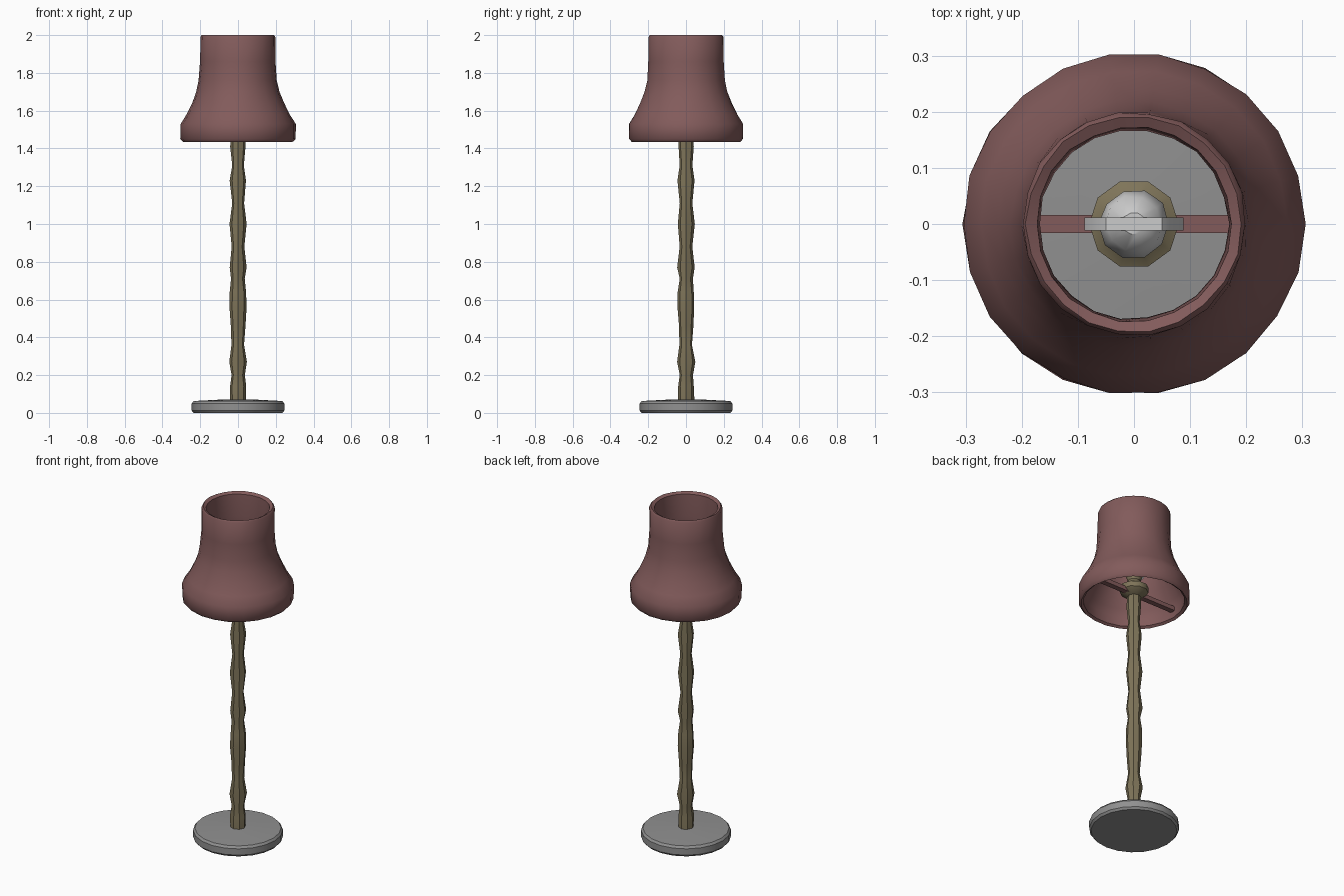
import bpy, bmesh, math, random

if "Cube" in bpy.data.objects:
    bpy.data.objects.remove(bpy.data.objects["Cube"])

random.seed(4)


def material(name, rgb):
    m = bpy.data.materials.new(name)
    m.diffuse_color = (*rgb, 1)
    m.use_nodes = True
    m.node_tree.nodes["Principled BSDF"].inputs["Base Color"].default_value = m.diffuse_color
    return m


RED = material("red_fabric", (0.225, 0.105, 0.105))
TAN = material("tan_wood", (0.21, 0.175, 0.10))
DARK = material("dark_metal", (0.28, 0.28, 0.28))


def finish(bm, name, mat=None, angle=40):
    bmesh.ops.recalc_face_normals(bm, faces=bm.faces)
    me = bpy.data.meshes.new(name)
    bm.to_mesh(me)
    bm.free()
    ob = bpy.data.objects.new(name, me)
    bpy.context.collection.objects.link(ob)
    if mat:
        me.materials.append(mat)
    bpy.ops.object.select_all(action='DESELECT')
    ob.select_set(True)
    bpy.context.view_layer.objects.active = ob
    bpy.ops.object.shade_smooth_by_angle(angle=math.radians(angle))
    return ob


def lathe(name, profile, sides, mat=None, closed=False, jitter=0.0, angle=40):
    """Spin (radius, z) points round z; open profiles get end caps."""
    bm = bmesh.new()
    rings = []
    for r, z in profile:
        ring = []
        for i in range(sides):
            a = 2 * math.pi * i / sides
            rr = r + random.uniform(-jitter, jitter)
            ring.append(bm.verts.new((rr * math.cos(a), rr * math.sin(a), z)))
        rings.append(ring)
    for k in range(len(rings) if closed else len(rings) - 1):
        a, b = rings[k], rings[(k + 1) % len(rings)]
        for i in range(sides):
            j = (i + 1) % sides
            bm.faces.new((a[i], a[j], b[j], b[i]))
    if not closed:
        bm.faces.new(rings[0])
        bm.faces.new(rings[-1])
    return finish(bm, name, mat, angle)


# Round foot
lathe("base", [(0.235, 0.0), (0.245, 0.012), (0.245, 0.05), (0.235, 0.063), (0.06, 0.072)],
      20, DARK, angle=30)

# Knobbly turned pole
lathe("pole", [(0.043, 0.06), (0.043, 0.14), (0.035, 0.20), (0.048, 0.27), (0.033, 0.36),
               (0.038, 0.46), (0.044, 0.56), (0.042, 0.64), (0.035, 0.71), (0.045, 0.77),
               (0.032, 0.88), (0.045, 1.00), (0.032, 1.11), (0.044, 1.23), (0.032, 1.31),
               (0.040, 1.41), (0.036, 1.50)], 8, TAN, jitter=0.002, angle=30)

# Collar and bulb socket
lathe("socket", [(0.04, 1.47), (0.078, 1.50), (0.08, 1.53), (0.045, 1.55),
                 (0.035, 1.57), (0.046, 1.60), (0.046, 1.63)], 10, TAN)

# Bulb
lathe("bulb", [(0.035, 1.62), (0.055, 1.66), (0.062, 1.70), (0.05, 1.74), (0.02, 1.765)],
      10, jitter=0.002)

# Wire loop around the bulb
bm = bmesh.new()
loop = [(0.045, 1.59), (0.088, 1.65), (0.088, 1.72), (0.05, 1.77),
        (-0.05, 1.77), (-0.088, 1.72), (-0.088, 1.65), (-0.045, 1.59)]
rings = []
for x, z in loop:
    s = 0.85
    xi, zi = x * s, 1.68 + (z - 1.68) * s
    rings.append([bm.verts.new(p) for p in
                  ((x, -0.012, z), (x, 0.012, z), (xi, 0.012, zi), (xi, -0.012, zi))])
for a, b in zip(rings, rings[1:]):
    for i in range(4):
        j = (i + 1) % 4
        bm.faces.new((a[i], a[j], b[j], b[i]))
bm.faces.new(rings[0])
bm.faces.new(rings[-1])
finish(bm, "bulb_loop")

# Cross bar carrying the shade
bm = bmesh.new()
bmesh.ops.create_cube(bm, size=1)
for v in bm.verts:
    v.co = (v.co.x * 0.56, v.co.y * 0.032, 1.495 + v.co.z * 0.025)
finish(bm, "shade_bar", RED)

# Flared shade with wall thickness: outside upward, then inside downward
lathe("shade", [(0.290, 1.435), (0.304, 1.45), (0.304, 1.53), (0.273, 1.58), (0.244, 1.64),
                (0.220, 1.70), (0.207, 1.76), (0.200, 1.86), (0.199, 1.99), (0.192, 2.0),
                (0.174, 1.99), (0.169, 1.86), (0.177, 1.76), (0.194, 1.69), (0.221, 1.62),
                (0.261, 1.54), (0.277, 1.50), (0.277, 1.445)],
      22, RED, closed=True, jitter=0.002, angle=50)
